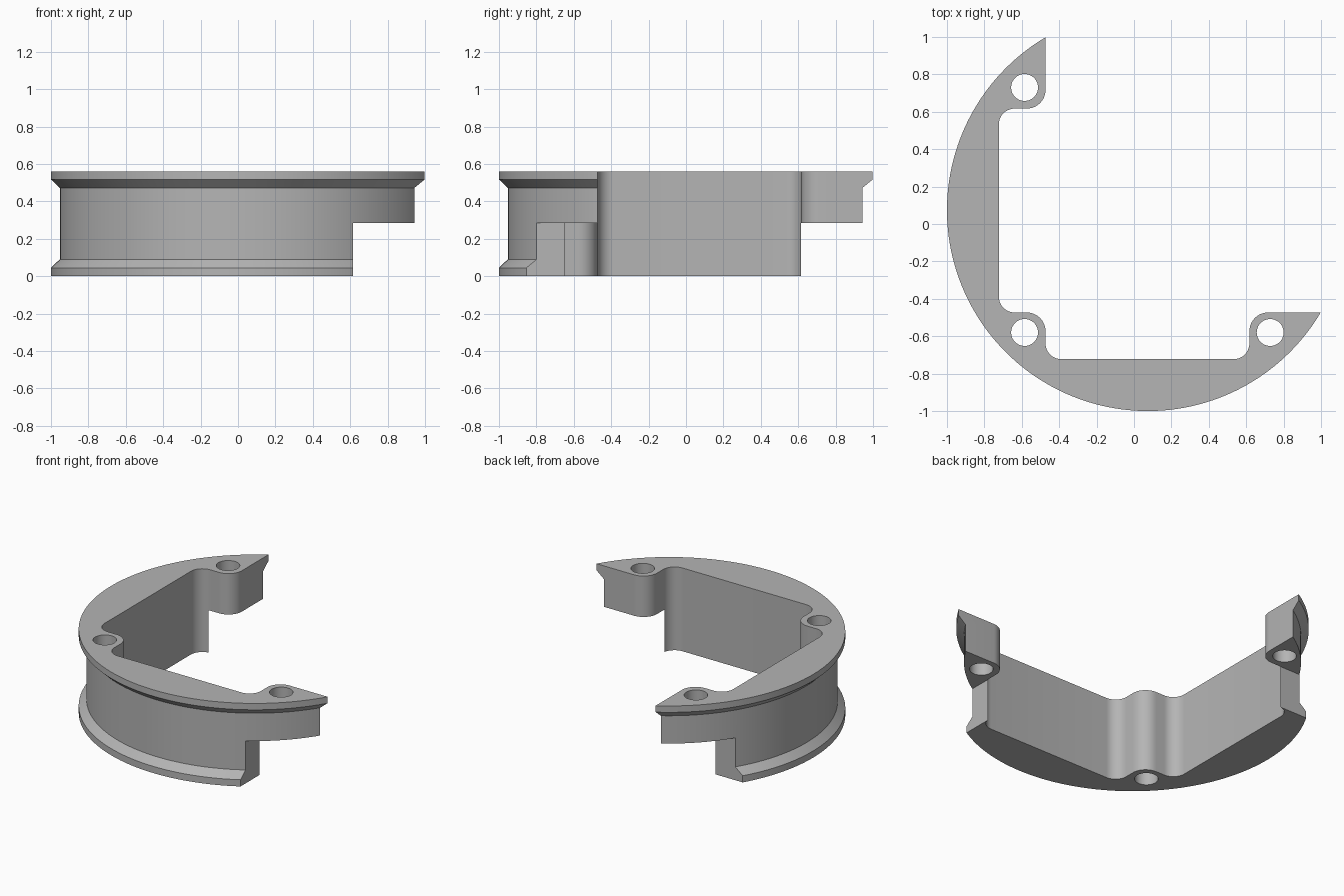
import bpy, bmesh, math
from mathutils import Vector

if "Cube" in bpy.data.objects:
    bpy.data.objects.remove(bpy.data.objects["Cube"])

CENTRE, RADIUS, HEIGHT, GROOVE = 0.074, 1.074, 0.56, 0.047
WALL, BOSS, END = -0.723, -0.473, 0.617   # inner wall, boss faces, far boss face
SEGMENTS = 192

grey = bpy.data.materials.new("satin grey")
grey.use_nodes = True
colour = (0.46, 0.46, 0.46, 1)
grey.diffuse_color = colour
grey.node_tree.nodes["Principled BSDF"].inputs["Base Color"].default_value = colour


def make_object(name, bm):
    bmesh.ops.recalc_face_normals(bm, faces=bm.faces)
    mesh = bpy.data.meshes.new(name)
    bm.to_mesh(mesh)
    bm.free()
    mesh.materials.append(grey)
    obj = bpy.data.objects.new(name, mesh)
    bpy.context.collection.objects.link(obj)
    return obj


def ring(bm, radius, z, cx, cy, count):
    return [bm.verts.new((cx + radius * math.cos(math.tau * i / count),
                          cy + radius * math.sin(math.tau * i / count), z))
            for i in range(count)]


def turned(name, profile, cx, cy, count):
    """Solid of revolution from (radius, z) pairs."""
    bm = bmesh.new()
    rings = [ring(bm, r, z, cx, cy, count) for r, z in profile]
    for low, high in zip(rings, rings[1:]):
        for i in range(count):
            j = (i + 1) % count
            bm.faces.new((low[i], low[j], high[j], high[i]))
    bm.faces.new(rings[0])
    bm.faces.new(rings[-1])
    return make_object(name, bm)


def prism(name, points, z0, z1):
    bm = bmesh.new()
    face = bm.faces.new([bm.verts.new((x, y, z0)) for x, y in points])
    top = bmesh.ops.extrude_face_region(bm, geom=[face])["geom"]
    bmesh.ops.translate(bm, vec=(0, 0, z1 - z0),
                        verts=[v for v in top if isinstance(v, bmesh.types.BMVert)])
    return make_object(name, bm)


def rounded(corners, steps=10):
    """Fillet right-angled corners given as (x, y, radius)."""
    out = []
    for i, (x, y, r) in enumerate(corners):
        p = Vector((x, y))
        if r == 0:
            out.append(p)
            continue
        a = (Vector(corners[i - 1][:2]) - p).normalized() * r
        b = (Vector(corners[(i + 1) % len(corners)][:2]) - p).normalized() * r
        for k in range(steps + 1):
            t = math.pi / 2 * k / steps
            out.append(p + a * (1 - math.sin(t)) + b * (1 - math.cos(t)))
    return out


def cut(target, cutter):
    mod = target.modifiers.new("cut", "BOOLEAN")
    mod.operation, mod.solver, mod.object = "DIFFERENCE", "EXACT", cutter
    bpy.context.view_layer.objects.active = target
    bpy.ops.object.modifier_apply(modifier=mod.name)
    bpy.data.objects.remove(cutter)


# Grooved round body
waist = RADIUS - GROOVE
bracket = turned("ring_bracket",
                 [(RADIUS, 0), (RADIUS, 0.045), (waist, 0.09), (waist, 0.472),
                  (RADIUS, 0.517), (RADIUS, HEIGHT)], CENTRE, CENTRE, SEGMENTS)

# Open inside, with rounded screw bosses
opening = rounded([(WALL, END, 0.085), (BOSS, END, 0.1), (BOSS, 2, 0), (2, 2, 0),
                   (2, BOSS, 0), (END, BOSS, 0.1), (END, WALL, 0.085),
                   (BOSS, WALL, 0.085), (BOSS, BOSS, 0.1), (WALL, BOSS, 0.085)])
cut(bracket, prism("opening_cutter", opening, -1, 1))

# Lower halves of both arm ends removed
edge = END - 0.001
for x0, y0 in ((edge, -2), (-2, edge)):
    cut(bracket, prism("step_cutter", [(x0, y0), (2, y0), (2, 2), (x0, 2)], -1, 0.285))

# Screw holes
for x, y in ((-0.585, 0.73), (-0.585, -0.58), (0.728, -0.58)):
    cut(bracket, turned("hole_cutter", [(0.072, -1), (0.072, 1)], x, y, 40))

# Smooth curved walls, crisp edges
bpy.ops.object.select_all(action="DESELECT")
bracket.select_set(True)
bpy.context.view_layer.objects.active = bracket
bpy.ops.object.shade_smooth_by_angle(angle=math.radians(30))
